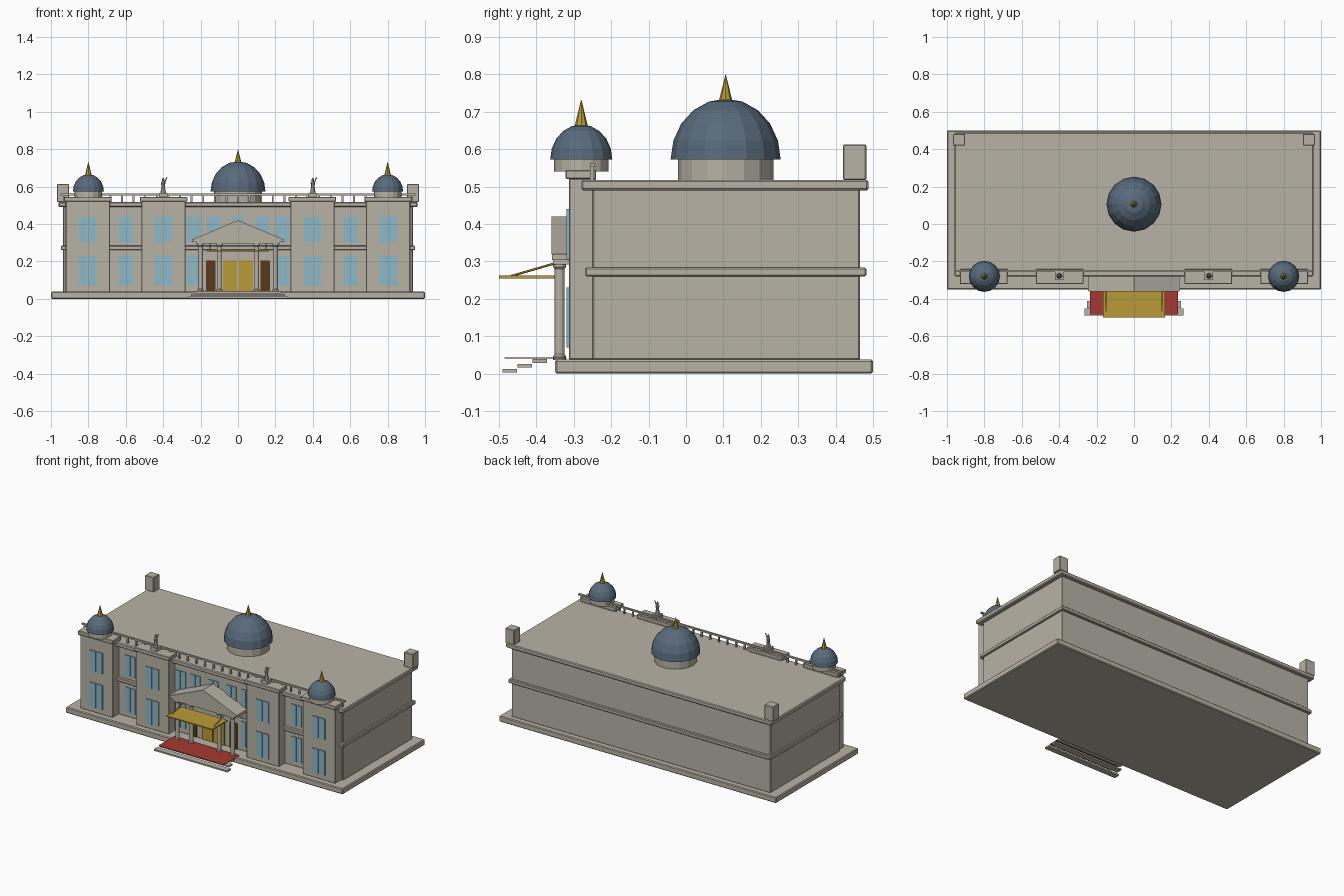
import bpy, bmesh
from math import sin, cos, pi
from mathutils import Vector

old = bpy.data.objects.get("Cube")
if old:
    bpy.data.objects.remove(old, do_unlink=True)


def material(name, r, g, b):
    m = bpy.data.materials.new(name)
    m.use_nodes = True
    m.diffuse_color = (r, g, b, 1)
    m.node_tree.nodes["Principled BSDF"].inputs["Base Color"].default_value = (r, g, b, 1)
    return m


STONE = material("warm stone", 0.48, 0.45, 0.38)
SLATE = material("slate blue", 0.10, 0.145, 0.20)
GOLD = material("gold", 0.49, 0.33, 0.04)
RED = material("red carpet", 0.39, 0.04, 0.033)
GLASS = material("window blue", 0.27, 0.48, 0.59)
WOOD = material("dark wood", 0.10, 0.042, 0.012)


def finish(name, bm, mat, bevel=0):
    bmesh.ops.recalc_face_normals(bm, faces=bm.faces)
    me = bpy.data.meshes.new(name)
    bm.to_mesh(me)
    bm.free()
    me.materials.append(mat)
    ob = bpy.data.objects.new(name, me)
    bpy.context.collection.objects.link(ob)
    if bevel:
        mod = ob.modifiers.new("soft edges", "BEVEL")
        mod.width = bevel
        mod.segments = 1
    return ob


def box(name, x, y, z, mat=STONE, bevel=0):
    """Box from (min, max) ranges on each axis."""
    bm = bmesh.new()
    bmesh.ops.create_cube(bm, size=1)
    for v in bm.verts:
        v.co = Vector([r[0] if c < 0 else r[1] for c, r in zip(v.co, (x, y, z))])
    return finish(name, bm, mat, bevel)


def lathe(name, profile, at, mat=STONE, sides=16):
    """Closed solid turned from (radius, height) points."""
    bm = bmesh.new()
    rings = []
    for r, z in profile:
        rings.append([bm.verts.new((at[0] + r * cos(2 * pi * i / sides),
                                    at[1] + r * sin(2 * pi * i / sides), z))
                      for i in range(sides)])
    for a, b in zip(rings, rings[1:]):
        for i in range(sides):
            j = (i + 1) % sides
            bm.faces.new((a[i], a[j], b[j], b[i]))
    bm.faces.new(rings[0])
    bm.faces.new(rings[-1])
    bmesh.ops.remove_doubles(bm, verts=bm.verts, dist=1e-6)
    return finish(name, bm, mat)


def rod(name, a, b, radius, mat, sides=6):
    a, b = Vector(a), Vector(b)
    bm = bmesh.new()
    bmesh.ops.create_cone(bm, cap_ends=True, segments=sides, radius1=radius,
                          radius2=radius, depth=(b - a).length)
    rot = (b - a).to_track_quat("Z", "Y")
    for v in bm.verts:
        v.co = rot @ v.co + (a + b) / 2
    return finish(name, bm, mat)


def dome(name, x, y, radius, height, drum, base, spire):
    z = 0.573
    lathe(name + "_drum", [(drum, base), (drum, z)], (x, y))
    rings = [(radius * cos(t * pi / 10), z + height * sin(t * pi / 10)) for t in range(5)]
    lathe(name + "_shell", rings + [(0.0001, z + height)], (x, y), SLATE)
    lathe(name + "_spire", [(0.018, z + height - 0.006), (0.0005, spire)], (x, y), GOLD, 8)


def window(name, x, y, half):
    """Pair of tall panes on both floors."""
    for floor, z in (("lower", (0.07, 0.23)), ("upper", (0.305, 0.44))):
        for side in (-1, 1):
            a, b = sorted((x + side * 0.002, x + side * half))
            box(f"{name}_{floor}_pane", (a, b), (y - 0.006, y + 0.002), z, GLASS)


# Main block with plinth, string course and cornice
box("plinth", (-1, 1), (-0.35, 0.5), (0, 0.038), STONE, 0.005)
box("main_block", (-0.935, 0.935), (-0.25, 0.465), (0.036, 0.495), STONE, 0.004)
box("string_course", (-0.947, 0.947), (-0.27, 0.482), (0.26, 0.284), STONE, 0.004)
box("cornice", (-0.96, 0.96), (-0.28, 0.488), (0.49, 0.518), STONE, 0.005)

# Projecting bays, mirrored left and right
for s, side in ((-1, "right"), (1, "left")):
    for label, cx in (("corner_bay", 0.803), ("inner_bay", 0.398)):
        x = s * cx
        box(f"{side}_{label}", (x - 0.118, x + 0.118), (-0.313, -0.24),
            (0.037, 0.522), STONE, 0.003)
        box(f"{side}_{label}_cap", (x - 0.127, x + 0.127), (-0.322, -0.24),
            (0.52, 0.545), STONE, 0.003)
        window(f"{side}_{label}_window", x, -0.313, 0.046)
    window(f"{side}_recess_window", s * 0.6, -0.25, 0.036)
    window(f"{side}_central_window", s * 0.237, -0.25, 0.036)
    dome(f"{side}_corner_dome", s * 0.8, -0.28, 0.083, 0.093, 0.073, 0.54, 0.732)
    a, b = sorted((s * 0.903, s * 0.967))
    box(f"{side}_rear_block", (a, b), (0.42, 0.482), (0.517, 0.613), STONE, 0.003)

    # Rooftop statue with one raised arm
    x, y = s * 0.4, -0.277
    box(f"{side}_statue_pedestal", (x - 0.023, x + 0.023), (y - 0.023, y + 0.023),
        (0.544, 0.566), STONE)
    lathe(f"{side}_statue_body", [(0.015, 0.565), (0.009, 0.6), (0.012, 0.62), (0.005, 0.63)],
          (x, y), STONE, 8)
    lathe(f"{side}_statue_head", [(0.004, 0.626), (0.008, 0.635), (0.003, 0.647)],
          (x, y), STONE, 8)
    rod(f"{side}_statue_arm", (x + 0.007, y, 0.618), (x + 0.02, y, 0.65), 0.003, STONE)

# Upper central windows beside and behind the pediment
for x in (-0.13, 0, 0.13):
    for side in (-1, 1):
        a, b = sorted((x + side * 0.002, x + side * 0.036))
        box("central_upper_pane", (a, b), (-0.256, -0.248), (0.305, 0.44), GLASS)

# Central dome
dome("central_dome", 0, 0.106, 0.147, 0.162, 0.128, 0.515, 0.8)

# Roof balustrade along the front
box("balustrade_rail", (-0.95, 0.95), (-0.257, -0.245), (0.553, 0.563))
for i in range(31):
    x = -0.93 + i * 0.062
    box("balustrade_post", (x - 0.005, x + 0.005), (-0.256, -0.246), (0.516, 0.555))

# Portico: columns, entablature and pediment
for x in (-0.2, -0.1, 0.1, 0.2):
    lathe("portico_column", [(0.017, 0.037), (0.017, 0.047), (0.013, 0.052),
                             (0.013, 0.28), (0.017, 0.285), (0.017, 0.295)],
          (x, -0.338), STONE, 12)
box("entablature", (-0.225, 0.225), (-0.355, -0.25), (0.292, 0.306), STONE)
box("entablature_cornice", (-0.245, 0.245), (-0.358, -0.25), (0.304, 0.32), STONE)
bm = bmesh.new()
front = [bm.verts.new((x, -0.36, z)) for x, z in ((-0.24, 0.319), (0.24, 0.319), (0, 0.42))]
face = bm.faces.new(front)
out = bmesh.ops.extrude_face_region(bm, geom=[face])
bmesh.ops.translate(bm, vec=(0, 0.11, 0),
                    verts=[v for v in out["geom"] if isinstance(v, bmesh.types.BMVert)])
finish("pediment", bm, STONE)

# Entrance doors
for s in (-1, 1):
    a, b = sorted((s * 0.005, s * 0.08))
    box("main_door", (a, b), (-0.258, -0.249), (0.04, 0.205), GOLD)
    a, b = sorted((s * 0.12, s * 0.172))
    box("side_door", (a, b), (-0.258, -0.249), (0.04, 0.205), WOOD)

# Canopy with tie rods
box("canopy", (-0.165, 0.165), (-0.5, -0.345), (0.254, 0.262), GOLD)
for x in (-0.15, 0.15):
    rod("canopy_tie", (x, -0.467, 0.261), (x, -0.35, 0.295), 0.003, GOLD)

# Entrance steps and carpet
for i in range(3):
    w = 0.265 - i * 0.015
    y = -0.49 + i * 0.04
    z = 0.003 + i * 0.013
    box("entrance_step", (-w, w), (y, y + 0.038), (z, z + 0.01))
box("carpet", (-0.235, 0.235), (-0.485, -0.32), (0.04, 0.0425), RED)
